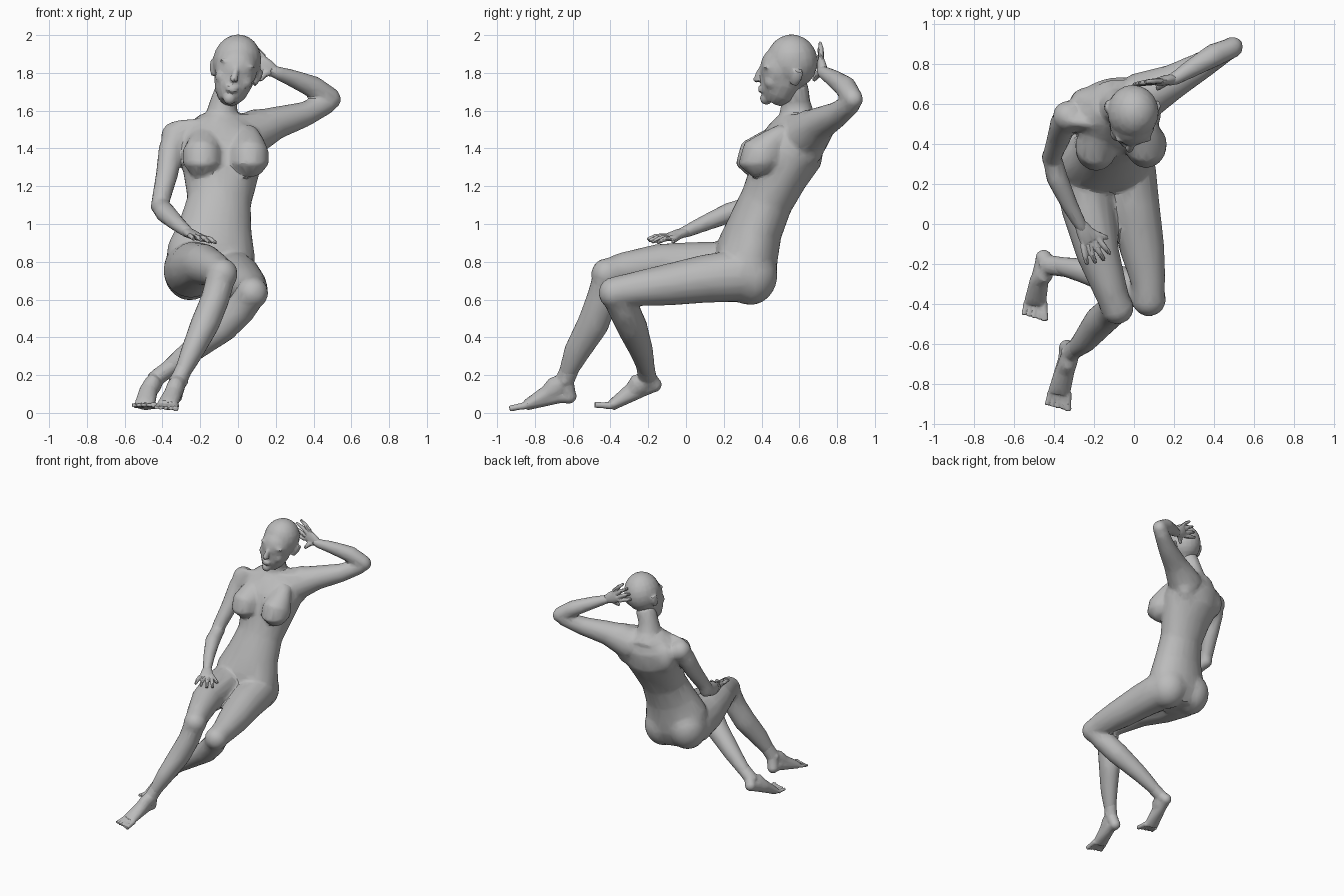
import bpy
import bmesh
import math
from mathutils import Vector, Matrix

default_cube = bpy.data.objects.get("Cube")
if default_cube:
    bpy.data.objects.remove(default_cube, do_unlink=True)

clay = bpy.data.materials.new("grey clay")
clay.use_nodes = True
clay_colour = (0.5, 0.5, 0.5, 1)
clay.diffuse_color = clay_colour
clay.node_tree.nodes["Principled BSDF"].inputs["Base Color"].default_value = clay_colour

RIGHT = Vector((1, 0, 0))


def loft(bm, sections, hint=RIGHT, sides=16):
    """Closed tube through (x, y, z, half width, half depth) sections."""
    points = [Vector(s[:3]) for s in sections]
    rings = []
    for i, section in enumerate(sections):
        before = points[max(i - 1, 0)]
        after = points[min(i + 1, len(points) - 1)]
        along = (after - before).normalized()
        across = (hint - along * hint.dot(along)).normalized()
        deep = along.cross(across)
        width, depth = section[3], section[-1]
        ring = []
        for k in range(sides):
            angle = math.tau * k / sides
            offset = across * width * math.cos(angle) + deep * depth * math.sin(angle)
            ring.append(bm.verts.new(points[i] + offset))
        rings.append(ring)
    for low, high in zip(rings, rings[1:]):
        for k in range(sides):
            n = (k + 1) % sides
            bm.faces.new((low[k], low[n], high[n], high[k]))
    bm.faces.new(rings[0][::-1])
    bm.faces.new(rings[-1])


def ball(bm, centre, radii):
    """Ellipsoid; one radius gives a sphere."""
    size = Vector(radii) if isinstance(radii, tuple) else Vector((radii,) * 3)
    place = Matrix.Translation(centre) @ Matrix.Diagonal(size.to_4d())
    bmesh.ops.create_uvsphere(bm, u_segments=20, v_segments=12, radius=1, matrix=place)


def finish(name, bm, voxel, smoothing, ratio):
    """Fuse the overlapping volumes into one faceted skin."""
    bmesh.ops.recalc_face_normals(bm, faces=bm.faces)
    mesh = bpy.data.meshes.new(name)
    bm.to_mesh(mesh)
    bm.free()
    obj = bpy.data.objects.new(name, mesh)
    bpy.context.collection.objects.link(obj)
    bpy.ops.object.select_all(action="DESELECT")
    obj.select_set(True)
    bpy.context.view_layer.objects.active = obj
    fuse = obj.modifiers.new("fuse", "REMESH")
    fuse.mode = "VOXEL"
    fuse.voxel_size = voxel
    soften = obj.modifiers.new("soften", "SMOOTH")
    soften.factor = 0.5
    soften.iterations = smoothing
    facet = obj.modifiers.new("facet", "DECIMATE")
    facet.ratio = ratio
    for modifier in [m.name for m in obj.modifiers]:
        bpy.ops.object.modifier_apply(modifier=modifier)
    obj.data.materials.clear()
    obj.data.materials.append(clay)
    bpy.ops.object.shade_smooth_by_angle(angle=math.radians(24))


def make_hand(name, wrist, knuckle, across, reach, curl, thumb):
    """Palm, four two-jointed fingers and a thumb."""
    bm = bmesh.new()
    wrist, knuckle, thumb = Vector(wrist), Vector(knuckle), Vector(thumb)
    across = Vector(across).normalized()
    reach, curl = Vector(reach).normalized(), Vector(curl).normalized()
    middle = wrist.lerp(knuckle, 0.5)
    loft(bm, [(*wrist, .028, .024), (*middle, .043, .026), (*knuckle, .05, .02)], across)
    for i in range(4):
        spread = i - 1.5
        base = knuckle + across * spread * .028
        length = .068 - abs(i - 1.8) * .007
        joint = base + (reach + across * spread * .14) * length
        tip = joint + (curl + across * spread * .14) * length * .85
        loft(bm, [(*base, .015), (*joint, .0145), (*tip, .01)], across, 8)
    loft(bm, [(*wrist.lerp(middle, .6), .022), (*middle.lerp(thumb, .55), .019), (*thumb, .011)],
         reach, 8)
    finish(name, bm, .005, 4, .13)


def make_foot(name, shin, ankle, heel, instep, pad, toe):
    """Lower shin flowing into instep and heel, with five fanned toes, big toe at +x."""
    bm = bmesh.new()
    shin, ankle, heel, instep, pad, toe = map(Vector, (shin, ankle, heel, instep, pad, toe))
    loft(bm, [(*shin, .046, .05), (*ankle, .045, .051), (*ankle.lerp(instep, .5), .047, .06),
              (*instep, .048, .046), (*pad, .056, .029)])
    loft(bm, [(*ankle, .042, .046), (*ankle.lerp(heel, .6), .042), (*heel, .038)])
    loft(bm, [(*heel, .038, .04), (*heel.lerp(instep, .5), .04, .045), (*pad, .056, .027)])
    ball(bm, heel, .041)
    for side in (-1, 1):
        ball(bm, ankle + RIGHT * side * .034, (.018, .022, .026))
    for i in range(5):
        base = pad + RIGHT * (2 - i) * .022
        tip = base + (toe - pad) * (1 - i * .08) + RIGHT * (2 - i) * .006
        size = .017 if i == 0 else .012
        loft(bm, [(*base, size + .004), (*base.lerp(tip, .5), size), (*tip, size)], sides=8)
    finish(name, bm, .005, 8, .1)


# Torso, leaning back from the pelvis to the shoulders
body = bmesh.new()
loft(body, [(-.15, .30, .62, .17, .12), (-.15, .31, .74, .24, .165), (-.14, .325, .86, .235, .165),
            (-.12, .365, .98, .195, .148), (-.1, .425, 1.12, .17, .14), (-.09, .49, 1.26, .2, .155),
            (-.09, .55, 1.38, .23, .178), (-.09, .585, 1.48, .22, .155), (-.085, .6, 1.57, .12, .1)],
     Vector((1, .18, .06)), 24)

# Teardrop breasts hanging from the upper chest
for x, y in ((-.19, .385), (.06, .4)):
    loft(body, [(x * .85, y + .12, 1.5, .05, .04), (x * .95, y + .06, 1.44, .08, .07),
                (x, y + .005, 1.375, .105, .112), (x, y - .01, 1.32, .105, .115),
                (x, y + .01, 1.265, .06, .06)])

# Buttocks, shoulder blades and collarbones
for centre in ((-.255, .34, .755), (-.045, .34, .73)):
    ball(body, centre, (.14, .145, .16))
for centre in ((-.23, .615, 1.41), (.05, .665, 1.43)):
    ball(body, centre, (.09, .07, .12))
for outer in ((-.33, .515, 1.52), (.13, .62, 1.56)):
    loft(body, [(-.09, .49, 1.55, .024), (*outer, .03)], Vector((0, 0, 1)), 8)

# Neck
loft(body, [(-.09, .62, 1.48, .14, .12), (-.085, .585, 1.57, .09, .095),
            (-.075, .58, 1.65, .071, .078), (-.04, .57, 1.74, .071, .077)])

# Right arm resting on the thigh
ball(body, (-.33, .54, 1.465), .078)
loft(body, [(-.3, .545, 1.485, .075), (-.355, .505, 1.4, .067), (-.375, .435, 1.27, .06),
            (-.41, .34, 1.12, .049), (-.41, .325, 1.08, .048)])
ball(body, (-.412, .335, 1.095), .052)
loft(body, [(-.415, .35, 1.1, .048), (-.385, .23, 1.06, .055), (-.32, .09, 1, .043),
            (-.27, 0, .96, .034), (-.25, -.04, .945, .028)])

# Left arm raised behind the head
ball(body, (.1, .665, 1.51), .1)
loft(body, [(.03, .63, 1.46, .13), (.2, .715, 1.535, .088), (.35, .8, 1.58, .068),
            (.48, .88, 1.64, .053)], Vector((0, 0, 1)))
ball(body, (.494, .886, 1.66), .054)
loft(body, [(.5, .885, 1.665, .052), (.4, .845, 1.725, .06), (.28, .775, 1.775, .046),
            (.2, .725, 1.803, .035), (.165, .715, 1.82, .028)], Vector((0, 0, 1)))

# Right leg, crossing over with the foot forward
loft(body, [(-.24, .38, .75, .1), (-.25, .26, .755, .148), (-.23, .08, .77, .135, .138),
            (-.18, -.15, .785, .108, .11), (-.115, -.34, .755, .085, .093),
            (-.09, -.41, .735, .077, .082)])
ball(body, (-.085, -.418, .735), .085)
loft(body, [(-.085, -.41, .74, .077, .078), (-.122, -.445, .6, .076, .084),
            (-.175, -.492, .47, .077, .085), (-.245, -.58, .32, .06, .07),
            (-.3, -.632, .2, .042, .046), (-.31, -.645, .16, .03)])

# Left leg, lower knee with the foot tucked back
loft(body, [(-.05, .4, .73, .09), (-.03, .28, .725, .14), (0, .1, .71, .128),
            (.04, -.12, .675, .113, .109), (.07, -.28, .655, .089, .09),
            (.075, -.37, .64, .078, .083)])
ball(body, (.075, -.378, .635), .086)
loft(body, [(.07, -.37, .63, .08), (.015, -.33, .55, .083), (-.08, -.285, .455, .082),
            (-.25, -.235, .325, .063), (-.39, -.205, .215, .044), (-.42, -.2, .19, .03)],
     Vector((0, 1, 0)))
finish("body", body, .01, 18, .07)

# Head built upright: skull, jaw and chin
head = bmesh.new()
ball(head, (-.005, .56, 1.858), (.128, .137, .145))
ball(head, (0, .5, 1.82), (.112, .108, .125))
loft(head, [(0, .515, 1.83, .11, .1), (0, .505, 1.75, .104, .11),
            (0, .48, 1.69, .085, .095), (0, .455, 1.645, .05, .055)])
ball(head, (0, .425, 1.66), .034)

# Nose and lips
loft(head, [(0, .41, 1.84, .014, .014), (0, .387, 1.79, .018, .022),
            (0, .38, 1.757, .025, .022)], sides=8)
ball(head, (0, .371, 1.762), .016)
for height in (1.703, 1.718):
    ball(head, (0, .4, height), (.034, .02, .01))

# Brows, eyes, cheeks and ears
for side in (-1, 1):
    ball(head, (side * .05, .428, 1.847), (.045, .022, .014))
    ball(head, (side * .047, .43, 1.814), (.026, .018, .013))
    ball(head, (side * .058, .455, 1.765), (.042, .042, .045))
    loft(head, [(side * .108, .57, 1.76, .014, .02), (side * .122, .585, 1.8, .018, .03),
                (side * .13, .595, 1.84, .014, .028)])

# Tilt the head so its crown leans to the left
bmesh.ops.rotate(head, verts=head.verts, cent=(0, .55, 1.86),
                 matrix=Matrix.Rotation(math.radians(13), 3, "Y"))
finish("head", head, .007, 6, .12)

# Hands
make_hand("right_hand", (-.275, .01, .962), (-.22, -.085, .932), (.85, .45, -.12),
          (.4, -.9, -.08), (.4, -.8, -.35), (-.13, -.07, .905))
make_hand("left_hand", (.205, .728, 1.8), (.115, .712, 1.85), (.5, .1, .8),
          (-.7, -.04, .45), (-.75, -.1, .38), (.115, .675, 1.76))

# Feet
make_foot("right_foot", (-.265, -.597, .28), (-.315, -.642, .17), (-.335, -.62, .09),
          (-.345, -.735, .1), (-.375, -.845, .04), (-.385, -.935, .022))
make_foot("left_foot", (-.305, -.222, .28), (-.425, -.205, .19), (-.452, -.17, .15),
          (-.475, -.285, .115), (-.495, -.395, .038), (-.5, -.485, .043))
